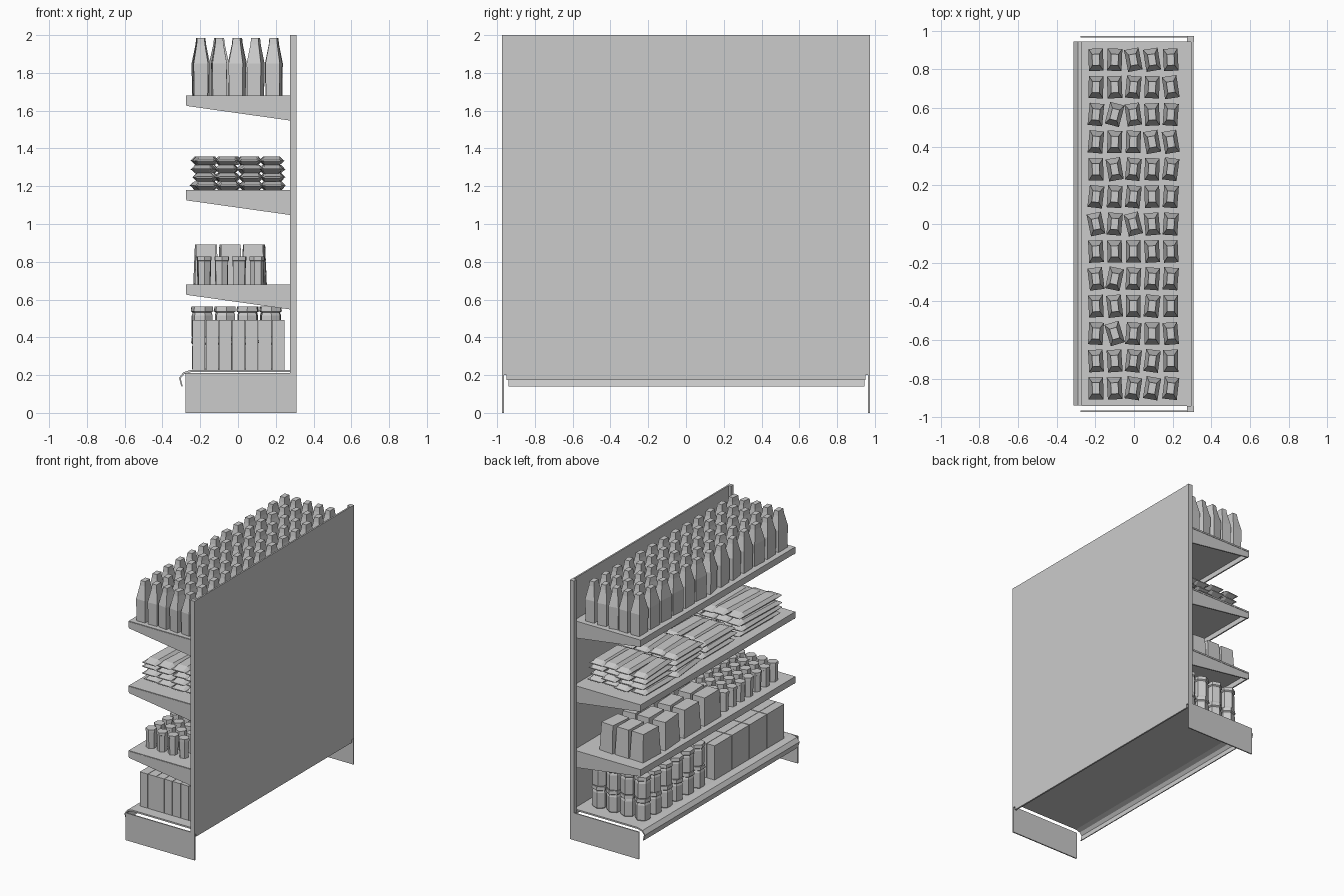
import bpy, bmesh, math, random
from mathutils import Matrix, Vector

if "Cube" in bpy.data.objects:
    bpy.data.objects.remove(bpy.data.objects["Cube"])

random.seed(4)


def finish(name, bm):
    bmesh.ops.recalc_face_normals(bm, faces=bm.faces)
    me = bpy.data.meshes.new(name)
    bm.to_mesh(me)
    bm.free()
    ob = bpy.data.objects.new(name, me)
    bpy.context.collection.objects.link(ob)
    return ob


def box(name, x0, x1, y0, y1, z0, z1):
    return extrude(name, [(x0, z0), (x1, z0), (x1, z1), (x0, z1)], y0, y1)


def extrude(name, pts, y0, y1):
    """Closed xz profile extruded along y."""
    bm = bmesh.new()
    a = [bm.verts.new((x, y0, z)) for x, z in pts]
    b = [bm.verts.new((x, y1, z)) for x, z in pts]
    n = len(pts)
    bm.faces.new(a)
    bm.faces.new(b)
    for i in range(n):
        bm.faces.new((a[i], a[(i + 1) % n], b[(i + 1) % n], b[i]))
    return finish(name, bm)


def add_stack(bm, rings, sides, sx, sy, loc, rot):
    """Lofted solid: rings of (height, scale), placed at loc and turned by rot."""
    m = Matrix.Translation(loc) @ Matrix.Rotation(rot, 4, 'Z')
    loops = []
    k = 1 / math.cos(math.pi / sides)
    for z, s in rings:
        loops.append([bm.verts.new(m @ Vector((
            sx / 2 * s * k * math.cos((i + .5) * math.tau / sides),
            sy / 2 * s * k * math.sin((i + .5) * math.tau / sides), z)))
            for i in range(sides)])
    bm.faces.new(loops[0])
    bm.faces.new(loops[-1])
    for a, b in zip(loops, loops[1:]):
        for i in range(sides):
            j = (i + 1) % sides
            bm.faces.new((a[i], a[j], b[j], b[i]))


def goods(name, xs, ys, zs, rings, sides, sx, sy, turn):
    """Grid of repeated products with a little random turn."""
    bm = bmesh.new()
    for x in xs:
        for y in ys:
            for z in zs:
                r = random.gauss(0, turn) if turn else 0
                add_stack(bm, rings, sides, sx, sy, Vector((x, y, z)), r)
    return finish(name, bm)


def spread(a, b, n):
    return [a + (b - a) * i / (n - 1) for i in range(n)]


# back panel, side uprights and feet
box("back_panel", 0.296, 0.308, -0.95, 0.95, 0.175, 2.0)
for s, side in ((-1, "front"), (1, "rear")):
    lo, hi = sorted((s * 0.943, s * 0.973))
    box(side + "_upright", 0.275, 0.31, lo, hi, 0.2, 2.0)
    lo, hi = sorted((s * 0.964, s * 0.973))
    box(side + "_foot", -0.278, 0.31, lo, hi, 0.0, 0.21)

# base deck with rounded front bumper, open underneath
extrude("base_deck", [(0.296, 0.228), (-0.25, 0.228), (-0.29, 0.215), (-0.312, 0.185),
                      (-0.30, 0.14), (-0.293, 0.14), (-0.303, 0.183), (-0.285, 0.205),
                      (-0.25, 0.216), (0.296, 0.216)], -0.94, 0.945)

# shelves with front lip and tapered end brackets
for i, z in enumerate((0.68, 1.18, 1.68)):
    extrude(f"shelf_{i + 1}", [(0.296, z), (-0.275, z), (-0.275, z - 0.05), (-0.265, z - 0.05),
                               (-0.265, z - 0.012), (0.296, z - 0.012)], -0.94, 0.945)
    for s, side in ((-1, "front"), (1, "rear")):
        lo, hi = sorted((s * 0.932, s * 0.942))
        extrude(f"shelf_{i + 1}_{side}_bracket",
                [(0.296, z - 0.005), (-0.272, z - 0.005), (-0.272, z - 0.055),
                 (0.296, z - 0.135)], lo, hi)

# top shelf: four-sided bottles
goods("bottles", spread(-0.197, 0.19, 5), spread(-0.85, 0.85, 13), [1.68],
      [(0, 0.95), (0.17, 1), (0.27, 0.58), (0.305, 0.5)], 4, 0.076, 0.115, 0.13)

# third shelf: stacked pillow bags
bm = bmesh.new()
for y0, y1, n in ((0.49, 0.85, 4), (0.13, 0.48, 4), (-0.29, 0.11, 3), (-0.83, -0.33, 4)):
    for x in spread(-0.172, 0.182, 4):
        for k in range(n):
            c = Vector((x + random.uniform(-.01, .01), (y0 + y1) / 2 + random.uniform(-.015, .015),
                        1.18 + k * 0.044))
            m = Matrix.Translation(c) @ Matrix.Rotation(random.gauss(0, .03), 4, 'Z')
            hx, hy = 0.061, (y1 - y0) / 2
            loops = []
            # cross-section swells between the flat sealed ends
            for t, w, h in ((-1, 1, .006), (-.75, .97, .04), (.75, .97, .04), (1, 1, .006)):
                sec = ((-1, .5), (-.65, 0), (.65, 0), (1, .5), (.65, 1), (-.65, 1))
                loops.append([bm.verts.new(m @ Vector((hx * w * u, hy * t, .023 + h * 1.12 * (v - .5))))
                              for u, v in sec])
            bm.faces.new(loops[0])
            bm.faces.new(loops[-1])
            for a, b in zip(loops, loops[1:]):
                for i in range(6):
                    j = (i + 1) % 6
                    bm.faces.new((a[i], a[j], b[j], b[i]))
finish("pillow_bags", bm)

# second shelf: tapered cartons and small lidded cups
goods("cartons", spread(-0.17, 0.085, 3), spread(0.0, 0.74, 4), [0.68],
      [(0, 1), (0.212, 0.87)], 4, 0.118, 0.205, 0.04)
goods("cups", spread(-0.18, 0.1, 4), spread(-0.8, -0.2, 7), [0.68],
      [(0, 0.88), (0.125, 0.92), (0.127, 1.02), (0.148, 1.0)], 6, 0.07, 0.07, 0.2)

# bottom deck: thin upright boxes and two layers of lidded jars
goods("cereal_boxes", spread(-0.207, 0.213, 7), spread(-0.75, -0.11, 4), [0.228],
      [(0, 1), (0.264, 1)], 4, 0.067, 0.208, 0)
goods("jars", spread(-0.19, 0.172, 4), spread(0.14, 0.80, 6), [0.228, 0.396],
      [(0, 0.85), (0.01, 0.93), (0.12, 0.93), (0.135, 0.84), (0.142, 1), (0.168, 0.96)],
      6, 0.105, 0.105, 0.15)
